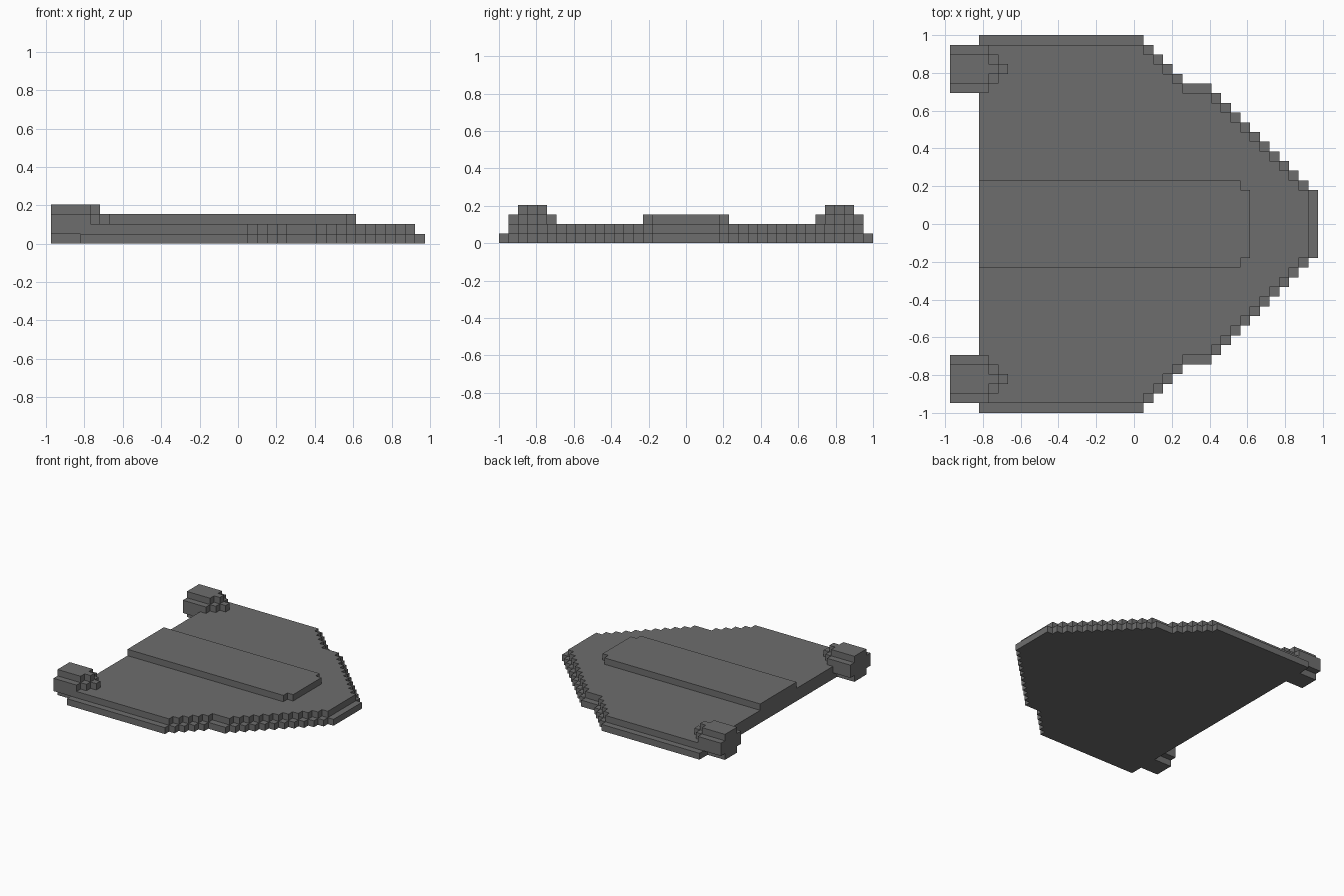
import bpy, bmesh

if "Cube" in bpy.data.objects:
    bpy.data.objects.remove(bpy.data.objects["Cube"])

U = 2 / 39  # size of one block; all dimensions below are in blocks

grey = bpy.data.materials.new("dark grey")
grey.diffuse_color = (0.155, 0.155, 0.155, 1)
grey.use_nodes = True
grey.node_tree.nodes["Principled BSDF"].inputs["Base Color"].default_value = grey.diffuse_color


def add_slab(bm, x0, steps, z0, z1, yc=0):
    """Extrude a stepped outline; steps = [(x_end, half_width), ...] from x0."""
    side, x = [], x0
    for x_end, half in steps:
        side += [(x, half), (x_end, half)]
        x = x_end
    outline = side + [(px, -py) for px, py in reversed(side)]
    face = bm.faces.new([bm.verts.new((px * U, (yc + py) * U, z0 * U))
                         for px, py in outline])
    top = bmesh.ops.extrude_face_region(bm, geom=[face], use_keep_orig=True)
    verts = [g for g in top["geom"] if isinstance(g, bmesh.types.BMVert)]
    bmesh.ops.translate(bm, verts=verts, vec=(0, 0, (z1 - z0) * U))


def make_object(name, slabs, yc=0):
    bm = bmesh.new()
    for x0, steps, z0, z1 in slabs:
        add_slab(bm, x0, steps, z0, z1, yc)
    bmesh.ops.recalc_face_normals(bm, faces=bm.faces)
    mesh = bpy.data.meshes.new(name)
    bm.to_mesh(mesh)
    bm.free()
    mesh.materials.append(grey)
    obj = bpy.data.objects.new(name, mesh)
    bpy.context.collection.objects.link(obj)
    return obj


# Hull outline: straight sides, a short taper, a shoulder, then a long taper
hull = [(1, 19.5)]
hull += [(1 + i, 19.5 - i) for i in range(1, 5)]
hull += [(8, 14.5)]
hull += [(8 + i, 14.5 - i) for i in range(1, 12)]

# Upper deck: the same outline pulled in by one block
deck = [(x, half - 1) for x, half in hull[:-1]]

make_object("lower_hull", [(-16, hull, 0, 1)])
make_object("upper_deck", [(-16, deck, 1, 2)])

# Raised spine along the middle
make_object("centre_spine", [(-16, [(11, 4.5), (12, 3.5)], 2, 3)])

# Rounded engine pods at the two rear corners
pod = [
    (-19, [(-16, 1.5)], 0, 1),
    (-19, [(-16, 2.5)], 1, 2),
    (-19, [(-15, 2.5), (-14, 1.5), (-13, 0.5)], 2, 3),
    (-19, [(-15, 1.5), (-14, 0.5)], 3, 4),
]
for name, s in (("left_engine_pod", 1), ("right_engine_pod", -1)):
    make_object(name, pod, 16 * s)
